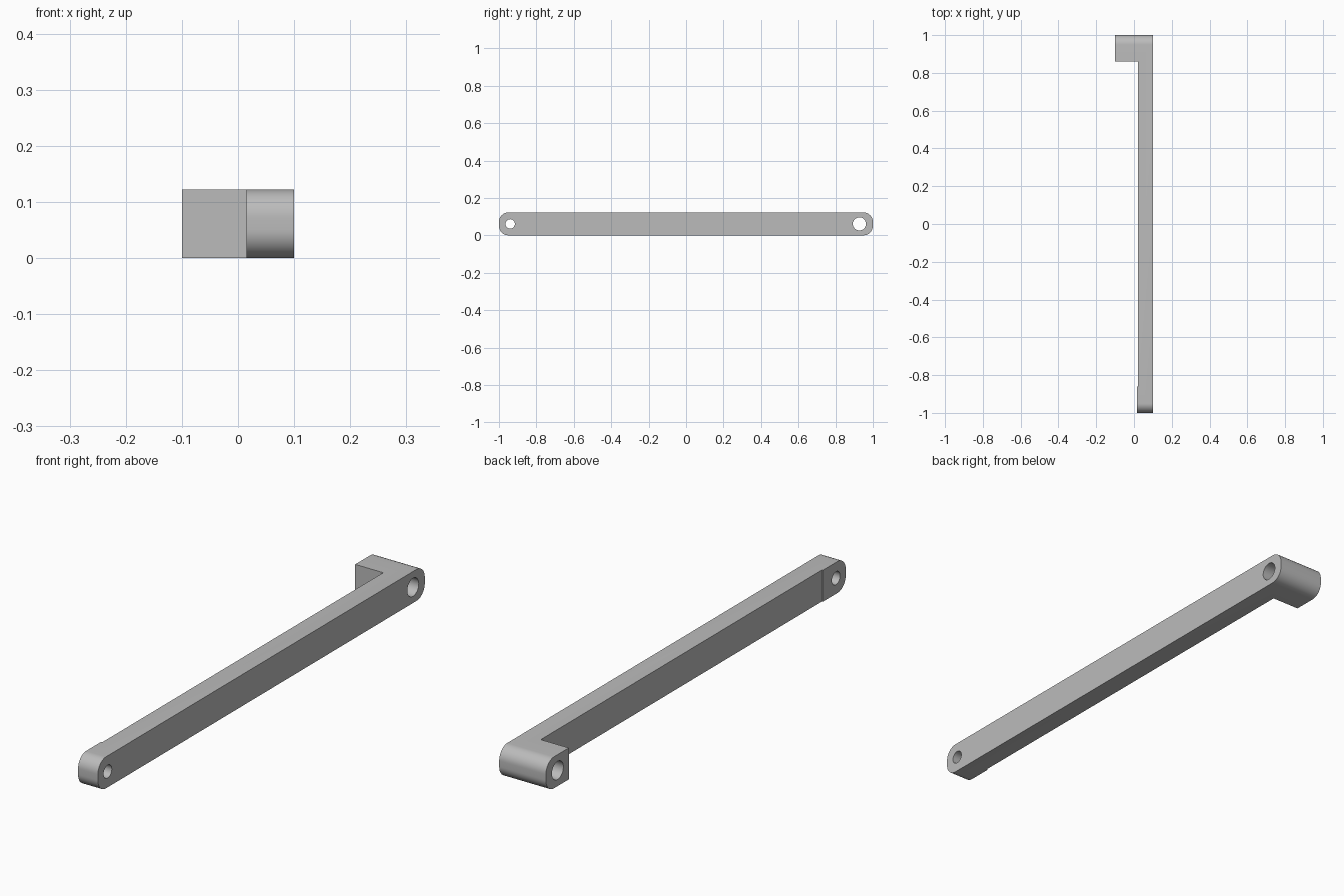
import bpy
import bmesh
from math import cos, sin, pi, radians

cube = bpy.data.objects.get("Cube")
if cube:
    bpy.data.objects.remove(cube, do_unlink=True)

HEIGHT = 0.122
RADIUS = 0.05
LEFT, RIGHT = -0.1, 0.1

grey = bpy.data.materials.new("plain grey")
grey.use_nodes = True
colour = (0.5, 0.5, 0.5, 1)
grey.diffuse_color = colour
grey.node_tree.nodes["Principled BSDF"].inputs["Base Color"].default_value = colour


def prism(name, outline, x0, x1):
    """Extrude a closed (y, z) outline along x."""
    bm = bmesh.new()
    face = bm.faces.new([bm.verts.new((x0, y, z)) for y, z in outline])
    new = bmesh.ops.extrude_face_region(bm, geom=[face])["geom"]
    moved = [v for v in new if isinstance(v, bmesh.types.BMVert)]
    bmesh.ops.translate(bm, verts=moved, vec=(x1 - x0, 0, 0))
    bmesh.ops.recalc_face_normals(bm, faces=bm.faces)
    mesh = bpy.data.meshes.new(name)
    bm.to_mesh(mesh)
    bm.free()
    mesh.materials.append(grey)
    obj = bpy.data.objects.new(name, mesh)
    bpy.context.collection.objects.link(obj)
    return obj


def arc(y, z, r, start, sweep, steps):
    return [(y + r * cos(start + sweep * i / steps),
             z + r * sin(start + sweep * i / steps)) for i in range(steps + 1)]


def cut(target, name, outline, x0, x1):
    """Subtract an extruded outline from the target."""
    cutter = prism(name, outline, x0, x1)
    cutter.hide_render = True
    mod = target.modifiers.new(name, "BOOLEAN")
    mod.operation = "DIFFERENCE"
    mod.solver = "EXACT"
    mod.object = cutter
    bpy.context.view_layer.objects.active = target
    bpy.ops.object.modifier_apply(modifier=mod.name)
    bpy.data.objects.remove(cutter, do_unlink=True)


def box(y0, y1):
    return [(y0, -1), (y1, -1), (y1, 1), (y0, 1)]


# Side profile with four rounded corners
profile = []
for i, (sy, sz) in enumerate([(1, 1), (-1, 1), (-1, -1), (1, -1)]):
    profile += arc(sy * (1 - RADIUS), HEIGHT / 2 + sz * (HEIGHT / 2 - RADIUS),
                   RADIUS, i * pi / 2, pi / 2, 12)
arm = prism("pivot_arm", profile, LEFT, RIGHT)

# Trim to a thin bar, a slightly thicker front pad and a wide rear block
cut(arm, "bar_relief", box(-0.86, 0.86), -1, 0.02)
cut(arm, "pad_relief", box(-1.5, -0.85), -1, 0.015)

# Pin holes through both ends
for name, y, r in [("front_hole", -0.94, 0.025), ("rear_hole", 0.928, 0.035)]:
    cut(arm, name, arc(y, HEIGHT / 2, r, 0, 2 * pi, 48)[:-1], -1, 1)

bpy.ops.object.select_all(action="DESELECT")
arm.select_set(True)
bpy.context.view_layer.objects.active = arm
bpy.ops.object.shade_smooth_by_angle(angle=radians(30))
